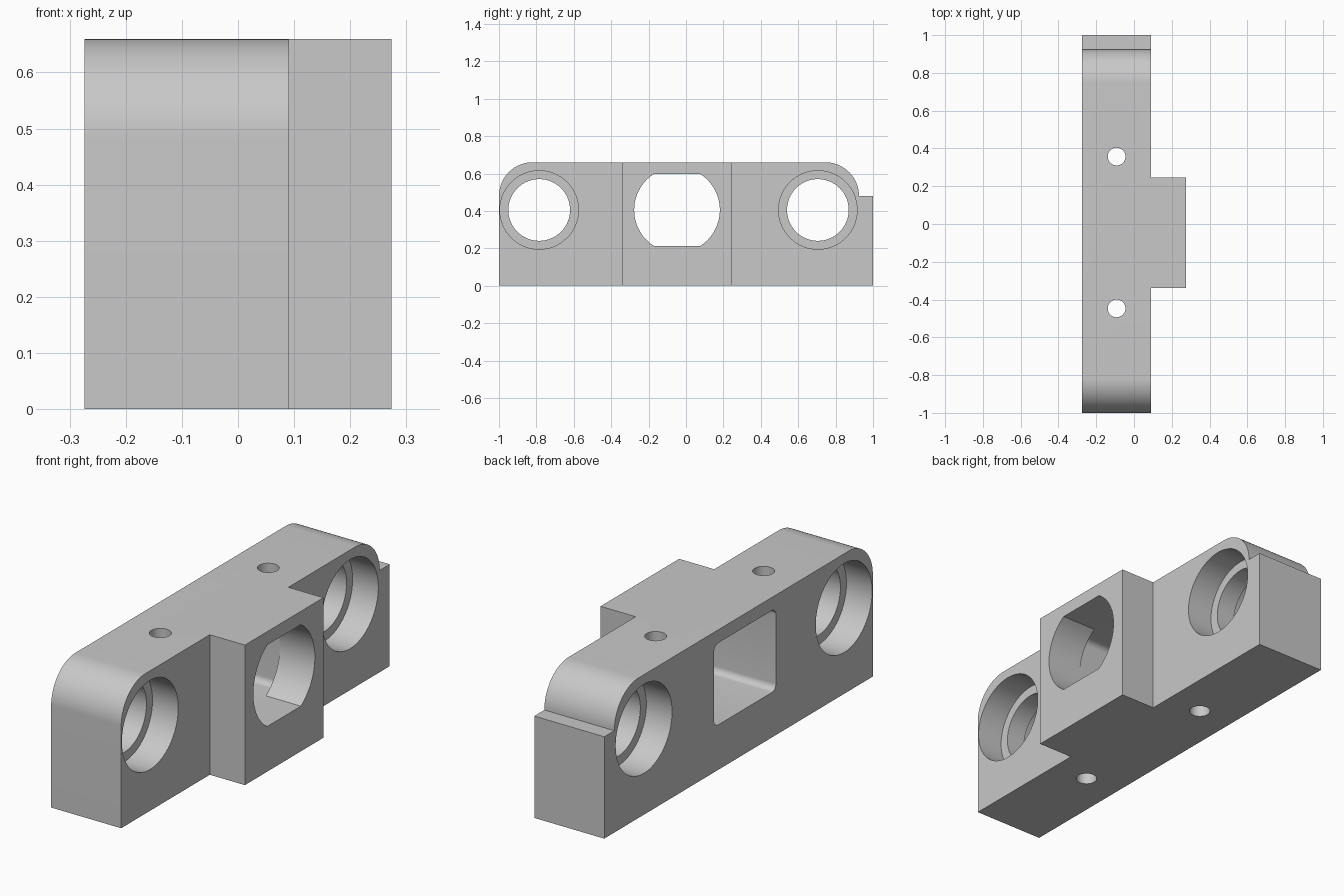
import bpy, bmesh
from math import sin, cos, pi, radians, asin

if "Cube" in bpy.data.objects:
    bpy.data.objects.remove(bpy.data.objects["Cube"], do_unlink=True)

grey = bpy.data.materials.new("light grey")
grey.use_nodes = True
colour = (0.58, 0.58, 0.58, 1)
grey.diffuse_color = colour
grey.node_tree.nodes["Principled BSDF"].inputs["Base Color"].default_value = colour


def arc(cu, cv, r, start, end, n=24):
    """Points on an arc, angles in degrees."""
    angles = [radians(start + (end - start) * i / n) for i in range(n + 1)]
    return [(cu + r * cos(a), cv + r * sin(a)) for a in angles]


def circle(cu, cv, r, n=64):
    return arc(cu, cv, r, 0, 360, n)[:-1]


def prism(name, outline, low, high, axis="x"):
    """Extrude an outline along x (outline in y, z) or z (outline in x, y)."""
    bm = bmesh.new()
    place = (lambda u, v: (low, u, v)) if axis == "x" else (lambda u, v: (u, v, low))
    face = bm.faces.new([bm.verts.new(place(u, v)) for u, v in outline])
    top = bmesh.ops.extrude_face_region(bm, geom=[face])["geom"]
    step = (high - low, 0, 0) if axis == "x" else (0, 0, high - low)
    bmesh.ops.translate(bm, vec=step, verts=[g for g in top if isinstance(g, bmesh.types.BMVert)])
    bmesh.ops.recalc_face_normals(bm, faces=bm.faces)
    mesh = bpy.data.meshes.new(name)
    bm.to_mesh(mesh)
    bm.free()
    mesh.materials.append(grey)
    obj = bpy.data.objects.new(name, mesh)
    bpy.context.collection.objects.link(obj)
    return obj


def combine(target, tool, operation):
    mod = target.modifiers.new(tool.name, "BOOLEAN")
    mod.object = tool
    mod.operation = operation
    mod.solver = "EXACT"
    tool.hide_render = True
    bpy.context.view_layer.objects.active = target
    bpy.ops.object.modifier_apply(modifier=mod.name)
    bpy.data.objects.remove(tool, do_unlink=True)


back, front, boss_end = -0.274, 0.091, 0.274
height, shoulder, bend = 0.66, 0.48, 0.18
hole_z, mid_y = 0.405, -0.048

# Main bar with rounded upper ends and a step at the rear
outline = [(-1, 0), (1, 0), (1, shoulder)]
outline += arc(0.925 - bend, shoulder, bend, 0, 90)
outline += arc(-1 + bend, shoulder, bend, 90, 180)
bar = prism("mounting_bar", outline, back, front)

# Square boss on the side
boss = prism("boss", [(-0.34, 0), (0.245, 0), (0.245, height), (-0.34, height)], 0, boss_end)
combine(bar, boss, "UNION")

# Bearing holes with a seat on both sides
for y in (-0.785, 0.705):
    combine(bar, prism("bore", circle(y, hole_z, 0.165), -0.4, 0.4), "DIFFERENCE")
    for low, high in ((-0.4, back + 0.134), (front - 0.134, 0.4)):
        combine(bar, prism("bearing_seat", circle(y, hole_z, 0.21), low, high), "DIFFERENCE")

# Rounded rectangular pocket through the bar
half_w, half_h, r = 0.23, 0.193, 0.03
pocket = []
for i, (sy, sz) in enumerate(((1, 1), (-1, 1), (-1, -1), (1, -1))):
    pocket += arc(mid_y + sy * (half_w - r), hole_z + sz * (half_h - r), r, 90 * i, 90 * i + 90, 8)
combine(bar, prism("pocket", pocket, -0.4, front), "DIFFERENCE")

# Round opening with flat top and bottom through the boss
radius, flat = 0.229, 0.192
limit = asin(flat / radius) * 180 / pi
opening = arc(mid_y, hole_z, radius, -limit, limit)
opening += arc(mid_y, hole_z, radius, 180 - limit, 180 + limit)
combine(bar, prism("opening", opening, 0.03, 0.4), "DIFFERENCE")

# Vertical screw holes
for y in (-0.447, 0.357):
    combine(bar, prism("screw_hole", circle(-0.092, y, 0.047, 32), -0.1, 0.8, "z"), "DIFFERENCE")

# Smooth curves, crisp edges
bpy.ops.object.select_all(action="DESELECT")
bar.select_set(True)
bpy.context.view_layer.objects.active = bar
bpy.ops.object.shade_smooth_by_angle(angle=radians(30))
